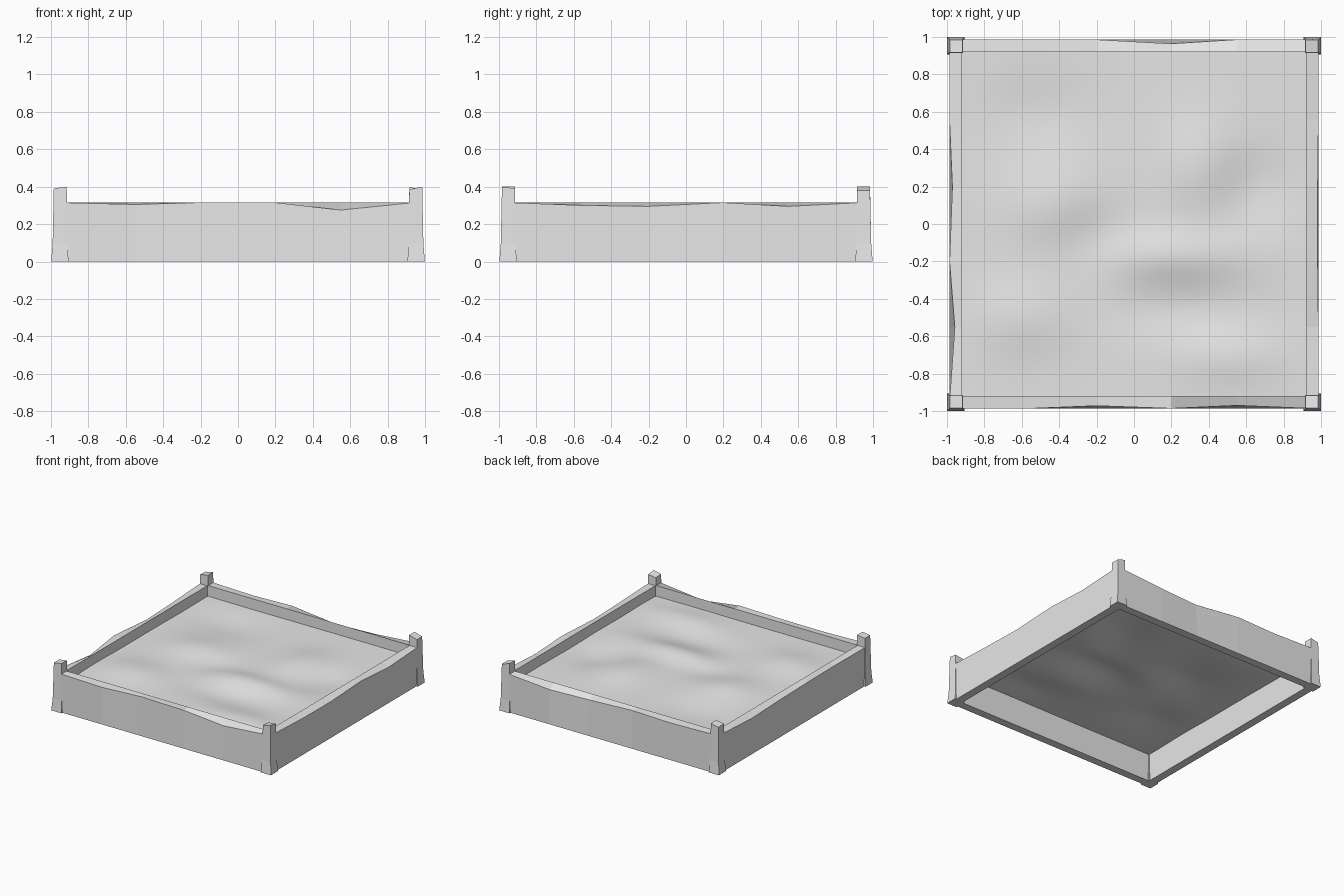
import bpy, bmesh, math
from mathutils import Matrix

cube = bpy.data.objects.get("Cube")
if cube:
    bpy.data.objects.remove(cube, do_unlink=True)

grey = bpy.data.materials.new("plain_grey")
grey.use_nodes = True
COLOUR = (0.8, 0.8, 0.8, 1)
grey.diffuse_color = COLOUR
grey.node_tree.nodes["Principled BSDF"].inputs["Base Color"].default_value = COLOUR


def add_object(name, bm, turn=0, smooth=False):
    """Turn the part about z in quarter turns and link it."""
    bmesh.ops.transform(bm, matrix=Matrix.Rotation(turn * math.pi / 2, 4, 'Z'), verts=bm.verts)
    for f in bm.faces:
        f.smooth = smooth
    mesh = bpy.data.meshes.new(name)
    bm.to_mesh(mesh)
    bm.free()
    mesh.materials.append(grey)
    obj = bpy.data.objects.new(name, mesh)
    bpy.context.scene.collection.objects.link(obj)
    return obj


def loft(rings):
    """Skin a closed solid through four-cornered rings."""
    bm = bmesh.new()
    loops = [[bm.verts.new(p) for p in ring] for ring in rings]
    for a, b in zip(loops, loops[1:]):
        for i in range(4):
            j = (i + 1) % 4
            bm.faces.new((a[i], a[j], b[j], b[i]))
    bm.faces.new(loops[0][::-1])
    bm.faces.new(loops[-1])
    bmesh.ops.recalc_face_normals(bm, faces=bm.faces)
    return bm


OUTER, INNER, TOP = 0.985, 0.918, 0.315
KNOTS = (-0.94, -0.55, -0.2, 0.2, 0.55, 0.94)


# Boards: the outer top edge is worn down and inwards at the inner knots
def board(name, turn, drops, insets):
    rings = []
    for s, drop, inset in zip(KNOTS, (0, *drops, 0), (0, *insets, 0)):
        rings.append([(s, -OUTER, 0), (s, -INNER, 0), (s, -INNER, TOP),
                      (s, -OUTER + inset, TOP - drop)])
    add_object(name, loft(rings), turn)


board("front_board", 0, (0.01, 0, 0, 0.04), (0, 0.014, 0, 0.016))
board("left_board", 1, (0.015, 0.02, 0, 0.02), (0, 0.004, 0.004, 0))
board("back_board", 2, (0.03, 0.03, 0, 0.01), (0, 0.022, 0, 0))
board("right_board", 3, (0.02, 0.02, 0, 0.02), (0, 0.015, 0, 0.028))


# Corner posts: flared foot and a worn, tilted top
def post(name, turn, tops):
    rings = []
    for z, lo, hi in ((0, 0.905, 0.998), (0.1, 0.912, 0.99), (0.4, 0.915, 0.984)):
        corners = [(lo, -lo), (lo, -hi), (hi, -hi), (hi, -lo)]
        rings.append([(x, y, z - (t if z > 0.3 else 0))
                      for (x, y), t in zip(corners, tops)])
    add_object(name, loft(rings), turn)


post("front_left_post", 0, (0.02, 0.015, 0, 0.01))
post("back_left_post", 1, (0, 0.02, 0.02, 0))
post("back_right_post", 2, (0, 0, 0.015, 0.01))
post("front_right_post", 3, (0, 0.01, 0.01, 0))

# Filling: an open sheet with soft mounds and hollows
# (x, y, height, x radius, y radius)
MOUNDS = ((0.2, -0.17, 0.035, 0.4, 0.13), (0.25, -0.45, -0.02, 0.4, 0.14),
          (0.35, 0.32, 0.035, 0.2, 0.25), (0.65, 0.2, -0.025, 0.2, 0.2),
          (-0.45, 0.1, 0.03, 0.25, 0.2), (-0.2, -0.1, -0.025, 0.2, 0.2),
          (-0.6, -0.5, 0.03, 0.25, 0.2), (-0.5, 0.6, -0.02, 0.3, 0.2),
          (0.5, -0.72, 0.02, 0.3, 0.13))
bm = bmesh.new()
bmesh.ops.create_grid(bm, x_segments=40, y_segments=40, size=0.93)
for v in bm.verts:
    v.co.z = 0.228 + sum(
        h * math.exp(-((v.co.x - x) / rx) ** 2 - ((v.co.y - y) / ry) ** 2)
        for x, y, h, rx, ry in MOUNDS)
add_object("soil_surface", bm, smooth=True)
